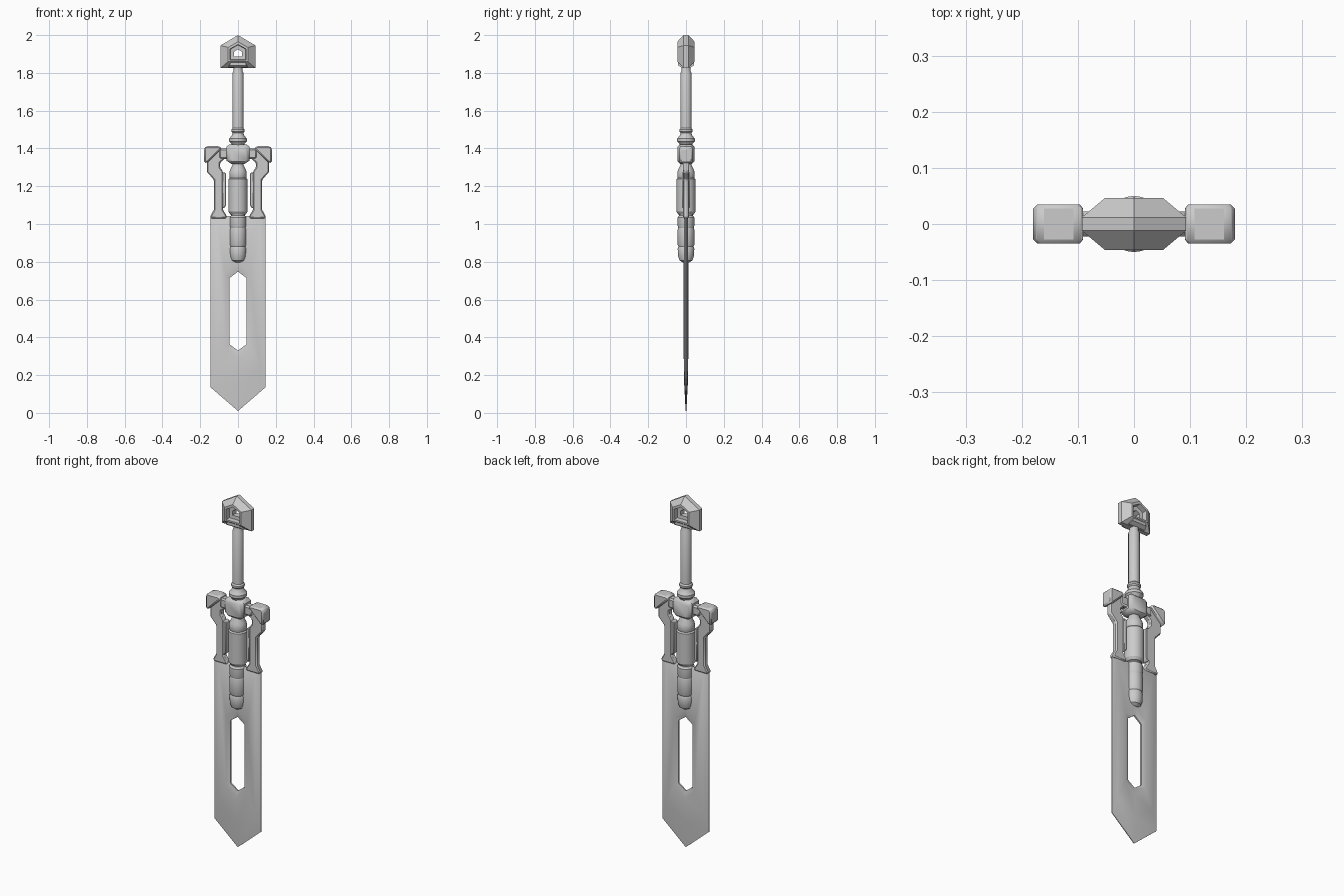
import bpy, bmesh, math

cube = bpy.data.objects.get("Cube")
if cube:
    bpy.data.objects.remove(cube, do_unlink=True)

steel = bpy.data.materials.new("grey_steel")
steel.use_nodes = True
GREY = (0.6, 0.6, 0.6, 1)
steel.diffuse_color = GREY
steel.node_tree.nodes["Principled BSDF"].inputs["Base Color"].default_value = GREY


def finish(name, bm, angle=30, mirror=False, bevel=0):
    bmesh.ops.remove_doubles(bm, verts=bm.verts, dist=1e-5)
    bmesh.ops.recalc_face_normals(bm, faces=bm.faces)
    mesh = bpy.data.meshes.new(name)
    bm.to_mesh(mesh)
    bm.free()
    mesh.materials.append(steel)
    ob = bpy.data.objects.new(name, mesh)
    bpy.context.collection.objects.link(ob)
    if bevel:
        mod = ob.modifiers.new("bevel", "BEVEL")
        mod.width, mod.segments = bevel, 1
        mod.limit_method = "ANGLE"
    if mirror:
        ob.modifiers.new("mirror", "MIRROR").use_clip = True
    bpy.ops.object.select_all(action="DESELECT")
    ob.select_set(True)
    bpy.context.view_layer.objects.active = ob
    bpy.ops.object.shade_smooth_by_angle(angle=math.radians(angle))
    return ob


def shell(name, loops, hole=False, **kw):
    """Front and back skins through nested outlines, each (points, half depth)."""
    bm = bmesh.new()
    sides = [[[bm.verts.new((x, s * d, z)) for x, z in pts] for pts, d in loops]
             for s in (-1, 1)]

    def strip(a, b):
        n = len(a)
        for i in range(n):
            j = (i + 1) % n
            bm.faces.new((a[i], a[j], b[j], b[i]))

    for rings in sides:
        for a, b in zip(rings, rings[1:]):
            strip(a, b)
        if not hole:
            bm.faces.new(rings[-1])
    strip(sides[0][0], sides[1][0])
    if hole:
        strip(sides[0][-1], sides[1][-1])
    return finish(name, bm, **kw)


def lathe(name, profile, sides=24, **kw):
    """Turned part around the z axis from (radius, z) pairs."""
    bm = bmesh.new()
    rings = [[bm.verts.new((r * math.cos(math.tau * i / sides),
                            r * math.sin(math.tau * i / sides), z))
              for i in range(sides)] for r, z in profile]
    for a, b in zip(rings, rings[1:]):
        for i in range(sides):
            j = (i + 1) % sides
            bm.faces.new((a[i], a[j], b[j], b[i]))
    bm.faces.new(rings[0])
    bm.faces.new(rings[-1])
    return finish(name, bm, **kw)


def hexagon(w, bottom, low, high, top):
    return [(0, bottom), (w, low), (w, high), (0, top), (-w, high), (-w, low)]


def house(w, base, eave, peak):
    return [(-w, base), (w, base), (w, eave), (0, peak), (-w, eave)]


# Blade with a long pointed slot
shell("blade", [
    (hexagon(0.145, 0.01, 0.135, 1.04, 1.045), 0.002),
    (hexagon(0.115, 0.16, 0.235, 1.03, 1.035), 0.010),
    (hexagon(0.065, 0.29, 0.345, 0.735, 0.79), 0.012),
    (hexagon(0.044, 0.33, 0.362, 0.715, 0.748), 0.004)], hole=True, angle=40)

# Guard prongs rising from the blade shoulders
shell("guard_prong", [([
    (0.145, 1.03), (0.145, 1.045), (0.128, 1.075), (0.128, 1.235), (0.165, 1.275),
    (0.165, 1.345), (0.11, 1.395), (0.07, 1.40), (0.07, 1.345), (0.095, 1.325),
    (0.095, 1.30), (0.08, 1.28), (0.08, 1.075), (0.06, 1.045), (0.06, 1.03)], 0.016)],
    mirror=True, bevel=0.006)
shell("prong_inner_rail", [([
    (0.064, 1.10), (0.072, 1.085), (0.083, 1.085), (0.083, 1.275), (0.064, 1.27)],
    0.020)], mirror=True, bevel=0.003)

# Clamps over the guard ends
shell("guard_clamp", [([
    (0.180, 1.325), (0.180, 1.40), (0.168, 1.412), (0.10, 1.412),
    (0.085, 1.40), (0.165, 1.322)], 0.035)], mirror=True, bevel=0.009)

# Crossbar and central hub of the guard
shell("crossbar", [(
    [(-0.10, 1.345), (0.10, 1.345), (0.10, 1.40), (-0.10, 1.40)], 0.022)], bevel=0.008)
shell("guard_hub", [
    ([(-0.06, 1.335), (-0.035, 1.318), (0.035, 1.318), (0.06, 1.335),
      (0.06, 1.41), (0.045, 1.422), (-0.045, 1.422), (-0.06, 1.41)], 0.030),
    ([(-0.045, 1.34), (-0.03, 1.33), (0.03, 1.33), (0.045, 1.34),
      (0.045, 1.40), (0.035, 1.41), (-0.035, 1.41), (-0.045, 1.40)], 0.044)], angle=45)

# Turned core running down over the blade
lathe("core_neck", [(0.025, 1.33), (0.030, 1.31), (0.043, 1.285), (0.046, 1.27),
                    (0.046, 1.25), (0.040, 1.235)])
lathe("core_barrel", [(0.038, 1.25), (0.050, 1.238), (0.050, 1.065), (0.040, 1.05)])
lathe("core_lower", [(0.036, 1.06), (0.036, 1.045), (0.044, 1.035), (0.044, 0.99),
                     (0.041, 0.98), (0.044, 0.97), (0.044, 0.89), (0.040, 0.88),
                     (0.044, 0.87), (0.042, 0.83), (0.034, 0.807), (0.018, 0.797)])

# Grip and its collar
lathe("grip_collar", [(0.032, 1.415), (0.036, 1.427), (0.047, 1.437), (0.047, 1.452),
                      (0.032, 1.470), (0.029, 1.483), (0.035, 1.490),
                      (0.035, 1.500), (0.029, 1.508)])
lathe("grip", [(0.029, 1.49), (0.029, 1.80), (0.023, 1.812), (0.023, 1.84)])

# Pommel with a stepped house-shaped opening
shell("pommel", [
    (house(0.093, 1.825, 1.945, 2.0), 0.012),
    (house(0.052, 1.86, 1.935, 1.965), 0.046),
    (house(0.042, 1.868, 1.927, 1.95), 0.046),
    (house(0.040, 1.87, 1.925, 1.948), 0.020),
    (house(0.021, 1.888, 1.912, 1.925), 0.018)], hole=True, angle=20)
shell("pommel_socket", [
    ([(-0.052, 1.828), (0.052, 1.828), (0.036, 1.868), (-0.036, 1.868)], 0.024),
    ([(-0.045, 1.84), (0.045, 1.84), (0.032, 1.868), (-0.032, 1.868)], 0.042)])
